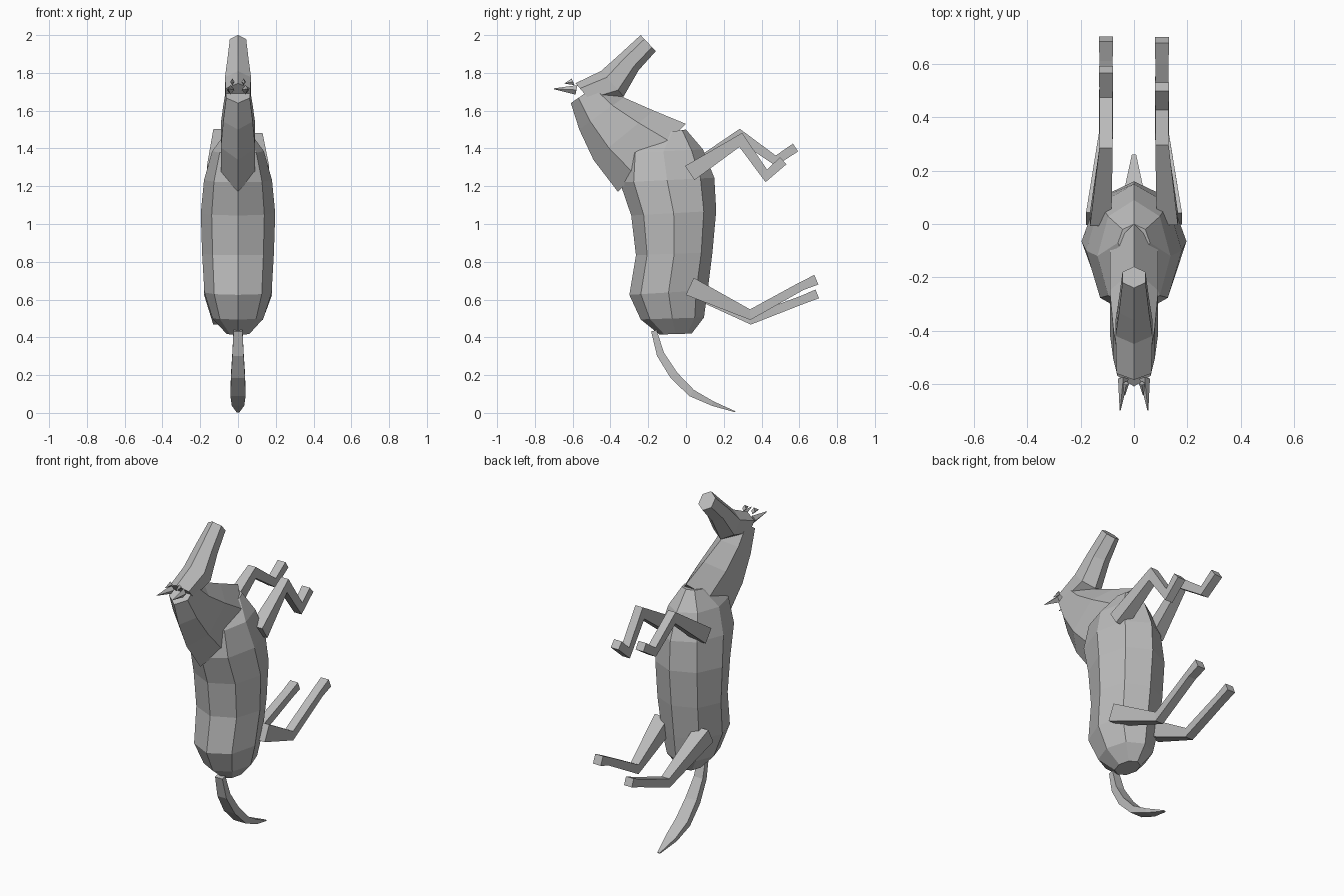
import bpy, bmesh, math
from mathutils import Vector

grey = bpy.data.materials.new("plain grey")
grey.diffuse_color = (0.5, 0.5, 0.5, 1)


def loft(name, rings, n, x=0.0, square=False):
    """Skin n-sided rings. Ring = (y0, z0, y1, z1, half width[, x])."""
    bm = bmesh.new()
    loops = []
    for r in rings:
        y0, z0, y1, z1, hw = r[:5]
        cx = r[5] if len(r) > 5 else x
        c = Vector((cx, (y0 + y1) / 2, (z0 + z1) / 2))
        v = Vector((0, (y1 - y0) / 2, (z1 - z0) / 2))
        u = Vector((hw, 0, 0))
        k, off = (math.sqrt(2), math.pi / 4) if square else (1, 0)
        loops.append([bm.verts.new(c + k * (v * math.cos(a) + u * math.sin(a)))
                      for a in (off + 2 * math.pi * i / n for i in range(n))])
    for a, b in zip(loops, loops[1:]):
        for i in range(n):
            j = (i + 1) % n
            bm.faces.new((a[i], a[j], b[j], b[i]))
    bm.faces.new(loops[0])
    bm.faces.new(loops[-1])
    bmesh.ops.recalc_face_normals(bm, faces=bm.faces)
    me = bpy.data.meshes.new(name)
    bm.to_mesh(me)
    bm.free()
    me.materials.append(grey)
    ob = bpy.data.objects.new(name, me)
    bpy.context.collection.objects.link(ob)
    return ob


def limb(name, path):
    """Square-section limb; path point = (x, y, z, thickness, half width)."""
    pts = [Vector((p[1], p[2])) for p in path]
    rings = []
    for i, (x, y, z, t, hw) in enumerate(path):
        d0 = (pts[i] - pts[max(i - 1, 0)])
        d1 = (pts[min(i + 1, len(pts) - 1)] - pts[i])
        d0 = d0.normalized() if d0.length else d1.normalized()
        d1 = d1.normalized() if d1.length else d0
        d = (d0 + d1).normalized()
        nrm = Vector((-d.y, d.x)) * t / 2 / max(d.dot(d0), 0.6)
        rings.append((y - nrm.x, z - nrm.y, y + nrm.x, z + nrm.y, hw, x))
    return loft(name, rings, 4, square=True)


# body, from rump to chest
loft("body", [
    (-.14, .415, .03, .42, .06),
    (-.24, .495, .095, .505, .135),
    (-.30, .625, .115, .65, .178),
    (-.265, .835, .14, .85, .19),
    (-.29, 1.045, .16, 1.07, .197),
    (-.35, 1.22, .15, 1.245, .18),
    (-.33, 1.375, .09, 1.395, .137),
    (-.14, 1.48, 0, 1.50, .06)], 8)

# neck
loft("neck", [
    (-.36, 1.17, 0, 1.53, .105),
    (-.49, 1.34, -.17, 1.60, .105),
    (-.565, 1.50, -.33, 1.67, .09),
    (-.61, 1.64, -.45, 1.75, .072)], 6)

# head, from poll to muzzle
loft("head", [
    (-.585, 1.745, -.49, 1.635, .075),
    (-.45, 1.81, -.33, 1.675, .08),
    (-.36, 1.89, -.25, 1.815, .065),
    (-.24, 2.0, -.16, 1.915, .05)], 6)

# ears with their small inner tufts
for side, s in (("left", -1), ("right", 1)):
    loft(side + "_ear", [
        (-.585, 1.685, -.575, 1.735, .02, s * .04),
        (-.70, 1.714, -.70, 1.718, .002, s * .052)], 4)
    loft(side + "_ear_tuft", [
        (-.59, 1.735, -.605, 1.77, .012, s * .03),
        (-.642, 1.743, -.642, 1.746, .002, s * .035)], 4)

# front legs
limb("right_front_leg", [
    (.125, .02, 1.27, .09, .04), (.105, .29, 1.445, .055, .025),
    (.105, .425, 1.255, .045, .025), (.105, .515, 1.335, .05, .026)])
limb("left_front_leg", [
    (-.125, .02, 1.27, .09, .04), (-.105, .285, 1.47, .055, .025),
    (-.105, .475, 1.335, .045, .025), (-.105, .58, 1.405, .05, .026)])

# hind legs
limb("right_hind_leg", [
    (.135, .02, .67, .10, .045), (.105, .34, .52, .05, .026),
    (.105, .61, .67, .045, .025), (.105, .69, .705, .055, .026)])
limb("left_hind_leg", [
    (-.135, .02, .67, .10, .045), (-.105, .345, .495, .05, .026),
    (-.105, .62, .60, .045, .025), (-.105, .695, .63, .05, .026)])

# tail
limb("tail", [
    (0, -.17, .435, .03, .024), (0, -.135, .31, .04, .03),
    (0, -.065, .20, .045, .037), (0, .03, .105, .04, .04),
    (0, .14, .05, .025, .033), (0, .26, .006, .006, .008)])
